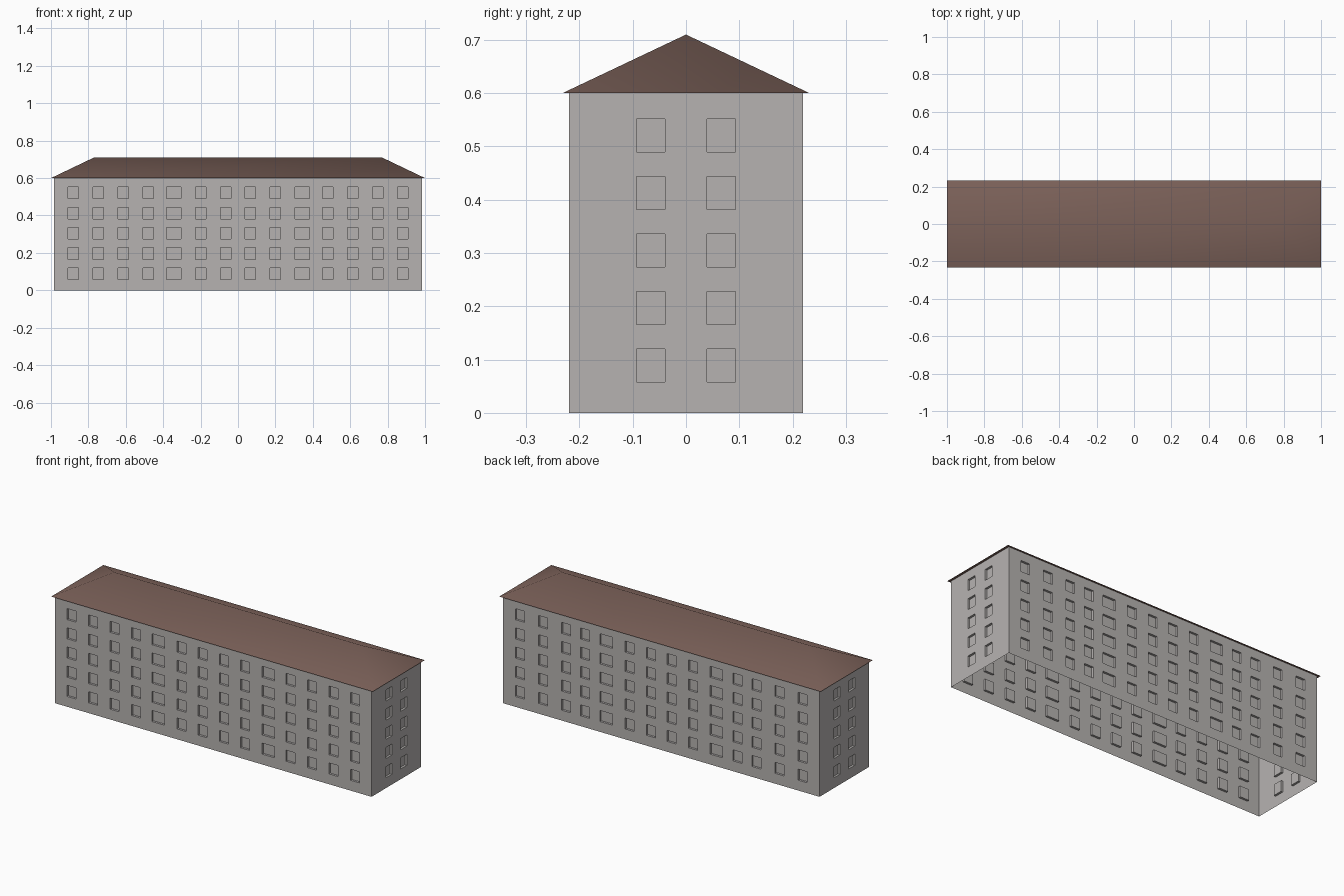
import bpy, bmesh
from mathutils import Vector

if "Cube" in bpy.data.objects:
    bpy.data.objects.remove(bpy.data.objects["Cube"])

HX, HY, HZ = 0.985, 0.22, 0.60      # wall half sizes and eave height
DEPTH = 0.012                       # window recess
ROWS = [(0.058 + 0.108 * i, 0.120 + 0.108 * i) for i in range(5)]


def material(name, rgb):
    m = bpy.data.materials.new(name)
    m.diffuse_color = (*rgb, 1)
    m.use_nodes = True
    m.node_tree.nodes["Principled BSDF"].inputs["Base Color"].default_value = m.diffuse_color
    return m


def finish(bm, name, mat):
    mesh = bpy.data.meshes.new(name)
    bm.to_mesh(mesh)
    bm.free()
    mesh.materials.append(mat)
    ob = bpy.data.objects.new(name, mesh)
    bpy.context.collection.objects.link(ob)
    return ob


def wall(bm, origin, along, normal, half, columns):
    """Open sheet wall cut into a grid, with the window cells pushed inward."""
    origin, along, normal = Vector(origin), Vector(along), Vector(normal)
    us = sorted([-half, half] + [u for c in columns for u in c])
    vs = [0] + [z for r in ROWS for z in r] + [HZ]
    verts = [[bm.verts.new(origin + along * u + Vector((0, 0, v))) for u in us] for v in vs]
    for j in range(len(vs) - 1):
        for i in range(len(us) - 1):
            ring = [verts[j][i], verts[j][i + 1], verts[j + 1][i + 1], verts[j + 1][i]]
            if i % 2 and j % 2:
                inner = [bm.verts.new(v.co - normal * DEPTH) for v in ring]
                bm.faces.new(inner)
                for k in range(4):
                    n = (k + 1) % 4
                    bm.faces.new((ring[k], ring[n], inner[n], inner[k]))
            else:
                bm.faces.new(ring)


def mirrored(centres):
    """Window spans on both sides of the middle; the fifth from the end is wide."""
    spans = []
    for i, c in enumerate(centres):
        w = 0.039 if i == 4 else 0.028
        spans += [(c - w, c + w), (-c - w, -c + w)]
    return spans


plaster = material("grey plaster", (0.47, 0.45, 0.44))
tile = material("brown roof", (0.20, 0.12, 0.10))

# Walls, open underneath
front = mirrored([0.882, 0.748, 0.614, 0.48, 0.343, 0.198, 0.066])
back = mirrored([0.88, 0.735, 0.592, 0.473, 0.343, 0.197, 0.065])
side = [(-0.093, -0.039), (0.039, 0.093)]
bm = bmesh.new()
wall(bm, (0, -HY, 0), (1, 0, 0), (0, -1, 0), HX, front)
wall(bm, (0, HY, 0), (-1, 0, 0), (0, 1, 0), HX, back)
wall(bm, (HX, 0, 0), (0, 1, 0), (1, 0, 0), HY, side)
wall(bm, (-HX, 0, 0), (0, -1, 0), (-1, 0, 0), HY, side)
bmesh.ops.remove_doubles(bm, verts=bm.verts, dist=0.0001)
finish(bm, "walls", plaster)

# Hipped roof with softly shaded slopes
bm = bmesh.new()
a, b, c, d = [bm.verts.new((x, y, HZ)) for x, y in
              ((-1, -0.232), (1, -0.232), (1, 0.232), (-1, 0.232))]
l, r = bm.verts.new((-0.77, 0, 0.71)), bm.verts.new((0.77, 0, 0.71))
for f in ((a, b, r, l), (b, c, r), (c, d, l, r), (d, a, l)):
    bm.faces.new(f).smooth = True
# separate soffit so the eave edge stays crisp
bm.faces.new([bm.verts.new(v.co) for v in (d, c, b, a)])
finish(bm, "roof", tile)
